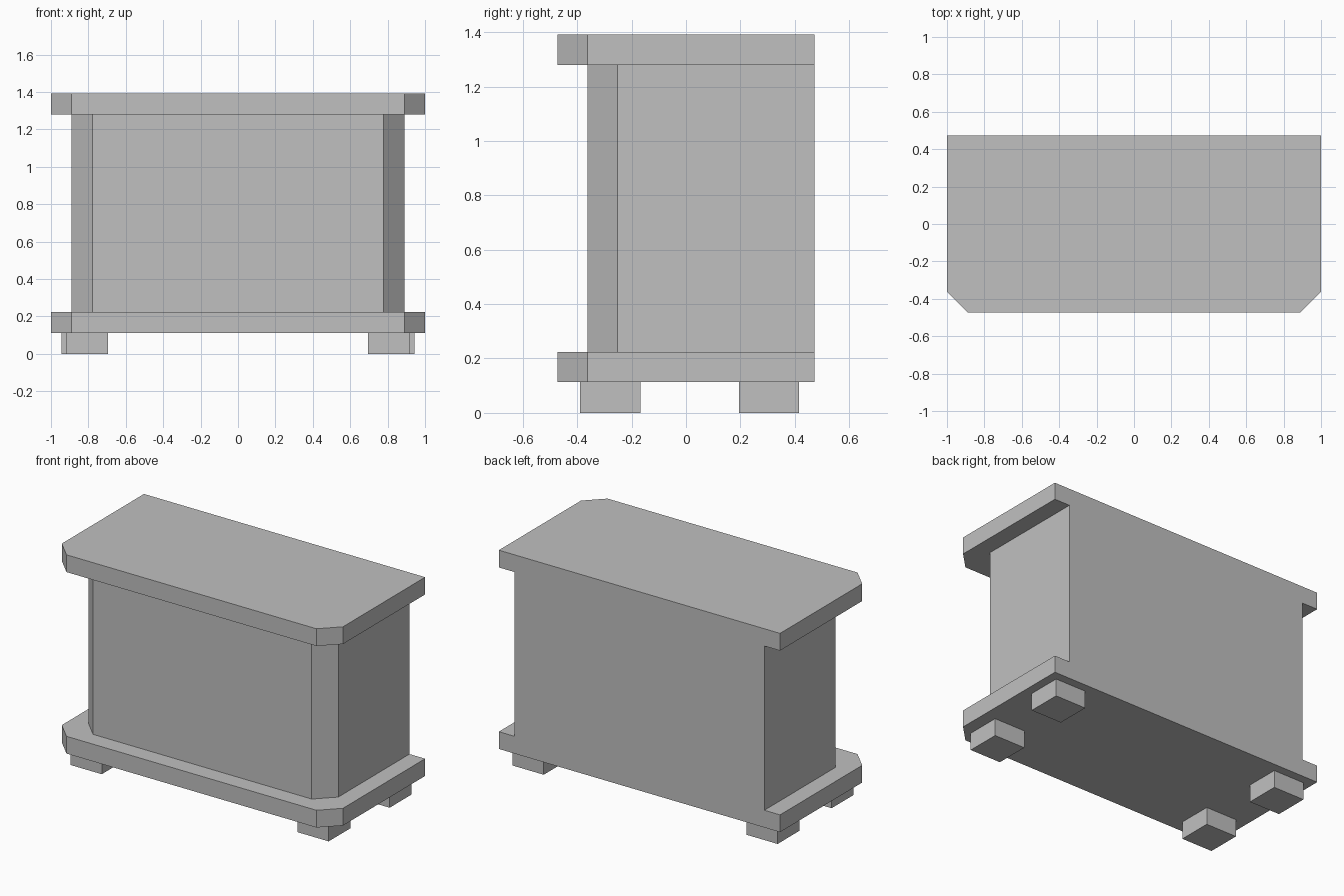
import bpy
import bmesh

cube = bpy.data.objects.get("Cube")
if cube:
    bpy.data.objects.remove(cube, do_unlink=True)

grey = bpy.data.materials.new("plain_grey")
grey.use_nodes = True
colour = (0.53, 0.53, 0.53, 1)
grey.diffuse_color = colour
grey.node_tree.nodes["Principled BSDF"].inputs["Base Color"].default_value = colour

BACK = 0.473
CHAMFER = 0.111


def prism(name, outline, bottom, top):
    """Extrude a flat outline upward into a solid part."""
    bm = bmesh.new()
    base = bm.faces.new([bm.verts.new((x, y, bottom)) for x, y in outline])
    result = bmesh.ops.extrude_face_region(bm, geom=[base], use_keep_orig=True)
    for item in result["geom"]:
        if isinstance(item, bmesh.types.BMVert):
            item.co.z = top
    bmesh.ops.recalc_face_normals(bm, faces=bm.faces)
    mesh = bpy.data.meshes.new(name)
    bm.to_mesh(mesh)
    bm.free()
    mesh.materials.append(grey)
    obj = bpy.data.objects.new(name, mesh)
    bpy.context.collection.objects.link(obj)
    return obj


def cut_corner_outline(half_width, front):
    """Rectangle whose two front corners are cut at 45 degrees."""
    w, c = half_width, CHAMFER
    return [(-w, BACK), (-w, front + c), (-w + c, front),
            (w - c, front), (w, front + c), (w, BACK)]


# Cabinet body between two overhanging slabs, all flush at the back
prism("base_slab", cut_corner_outline(1.0, -BACK), 0.113, 0.224)
prism("cabinet_body", cut_corner_outline(0.889, -0.362), 0.224, 1.28)
prism("top_slab", cut_corner_outline(1.0, -BACK), 1.28, 1.391)

# Square feet, the front pair set slightly further in
FOOT = 0.111
for row, x, y in (("front", 0.807, -0.279), ("back", 0.832, 0.305)):
    for side, sign in (("left", 1), ("right", -1)):
        cx = sign * x
        square = [(cx - FOOT, y - FOOT), (cx + FOOT, y - FOOT),
                  (cx + FOOT, y + FOOT), (cx - FOOT, y + FOOT)]
        prism(f"{row}_{side}_foot", square, 0, 0.113)
